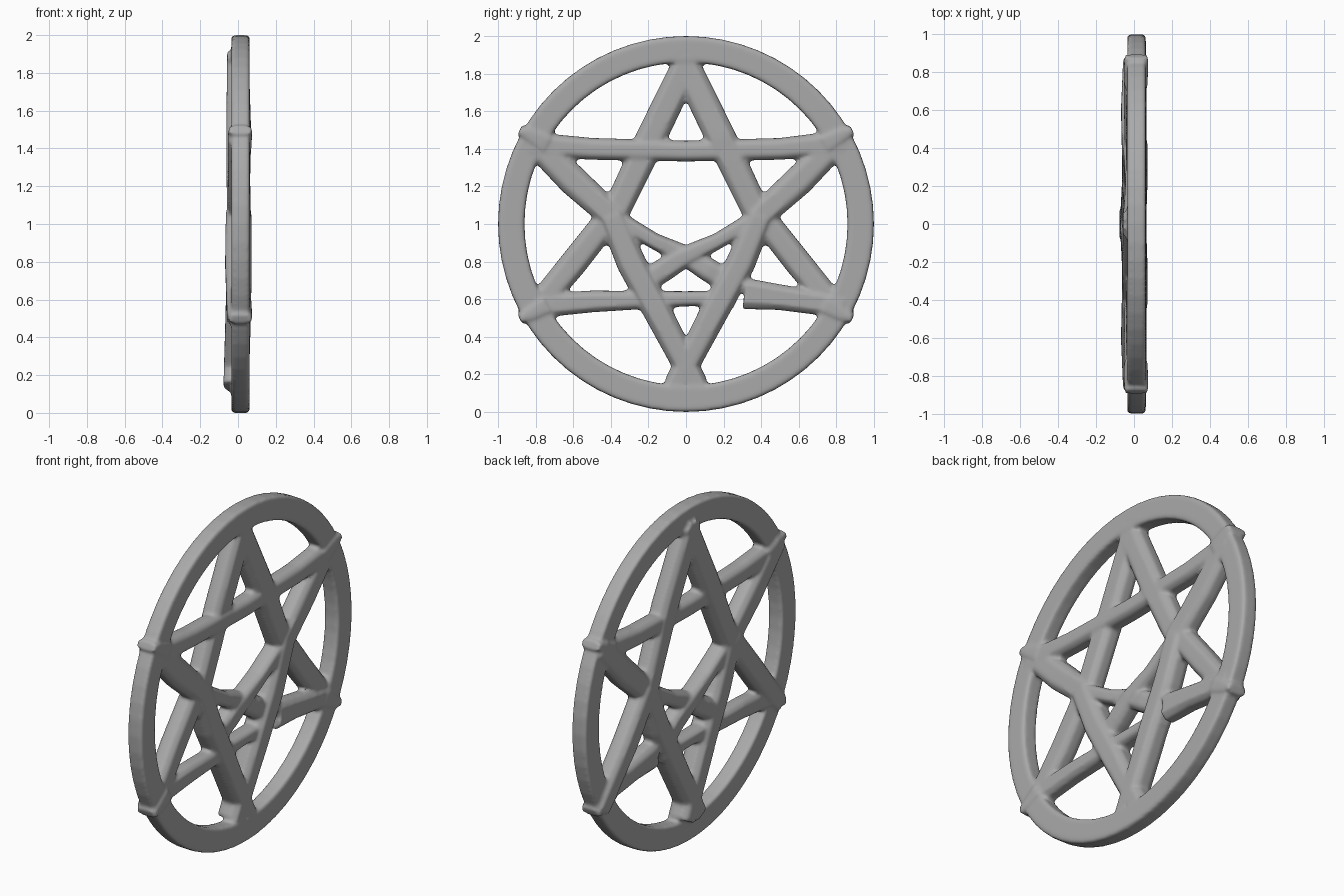
import bpy, bmesh, math
from mathutils import Vector

if "Cube" in bpy.data.objects:
    bpy.data.objects.remove(bpy.data.objects["Cube"])

bm = bmesh.new()


def skin(loops, closed):
    """Bridge equal vertex loops into a solid tube."""
    vs = [[bm.verts.new(p) for p in lp] for lp in loops]
    n, m = len(vs[0]), len(vs)
    for i in range(m if closed else m - 1):
        a, b = vs[i], vs[(i + 1) % m]
        for j in range(n):
            k = (j + 1) % n
            bm.faces.new((a[j], a[k], b[k], b[j]))
    if not closed:
        bm.faces.new(vs[0][::-1])
        bm.faces.new(vs[-1])


def bar(*pts, depth=0.058):
    """Chamfered bar through (y, z, width, x offset) points."""
    loops = []
    for i, (y, z, w, x) in enumerate(pts):
        p, q = pts[max(i - 1, 0)], pts[min(i + 1, len(pts) - 1)]
        d = Vector((0, q[0] - p[0], q[1] - p[1])).normalized()
        side = Vector((0, -d.z, d.y))
        c = Vector((x, y, z))
        prof = [(1, .5), (.6, 1), (-.6, 1), (-1, .5),
                (-1, -.5), (-.6, -1), (.6, -1), (1, -.5)]
        loops.append([c + side * (u * w / 2) + Vector((v * depth, 0, 0))
                      for u, v in prof])
    skin(loops, False)


# outer ring
ring = []
prof = [(.99, -.035), (1.0, -.025), (1.0, .052), (.99, .062),
        (.87, .062), (.86, .052), (.86, -.025), (.87, -.035)]
for i in range(64):
    a = 2 * math.pi * i / 64
    ring.append([(x, r * math.sin(a), 1 + r * math.cos(a)) for r, x in prof])
skin(ring, True)

# star arms and crossing diagonals, both sides
for s in (-1, 1):
    # top point arms, the right one woven over the horizontal
    w = .012 if s > 0 else -.004
    bar((-.02 * s, 1.90, .14, .0), (0, 1.84, .155, .0),
        (.185 * s, 1.46, .16, w), (.39 * s, 1.03, .145, 0))
    # lower outer arms
    bar((.395 * s, 1.05, .14, -.006), (.6 * s, .79, .145, -.01),
        (.84 * s, .50, .13, 0))
    # upper outer arms
    bar((.84 * s, 1.47, .14, .005), (.6 * s, 1.23, .16, .006),
        (.38 * s, 1.03, .14, .01))
    # bottom point arms, over the lower horizontal
    bar((-.055 * s, .14, .13, -.01), (.16 * s, .55, .15, .002),
        (.29 * s, .79, .155, .005), (.395 * s, 1.04, .14, .005), depth=.067)
    # inner crossing diagonals
    bar((.37 * s, 1.03, .09, .006), (.17 * s, .91, .085, .004),
        (0, .83, .11, .008 * s), (-.12 * s, .755, .125, 0),
        (-.24 * s, .68, .12, -.01), depth=.055)
    # tip knobs over the ring
    for z in (1.475, .52):
        t = 1 if z > 1 else -1
        bar((.74 * s, z - .05 * t, .12, .01), (.83 * s, z, .085, .012),
            (.885 * s, z + .025 * t, .055, .012), depth=.062)

# horizontal bars, the lower one with a step on the right
bar((-.84, 1.425, .13, .012), (-.5, 1.40, .115, .012), (0, 1.388, .11, .012),
    (.5, 1.40, .115, .012), (.84, 1.435, .13, .012), depth=.053)
bar((-.84, .56, .13, .008), (-.5, .588, .115, .006), (0, .602, .08, .002),
    (.26, .605, .08, 0), depth=.05)
bar((.31, .63, .165, .012), (.5, .61, .135, .012), (.84, .56, .12, .012),
    depth=.054)

bmesh.ops.recalc_face_normals(bm, faces=bm.faces)
me = bpy.data.meshes.new("star_pendant")
bm.to_mesh(me)
bm.free()
ob = bpy.data.objects.new("star_pendant", me)
bpy.context.collection.objects.link(ob)

# darker grey metal
mat = bpy.data.materials.new("dark_grey")
mat.diffuse_color = (.4, .4, .4, 1)
mat.use_nodes = True
mat.node_tree.nodes["Principled BSDF"].inputs["Base Color"].default_value = mat.diffuse_color
me.materials.append(mat)

# blend all bars into one softly moulded surface
rm = ob.modifiers.new("blend", 'REMESH')
rm.mode = 'VOXEL'
rm.voxel_size = 0.011
rm.use_smooth_shade = True
sm = ob.modifiers.new("soften", 'SMOOTH')
sm.factor = 0.5
sm.iterations = 5
bpy.context.view_layer.objects.active = ob
ob.select_set(True)
bpy.ops.object.shade_smooth()
